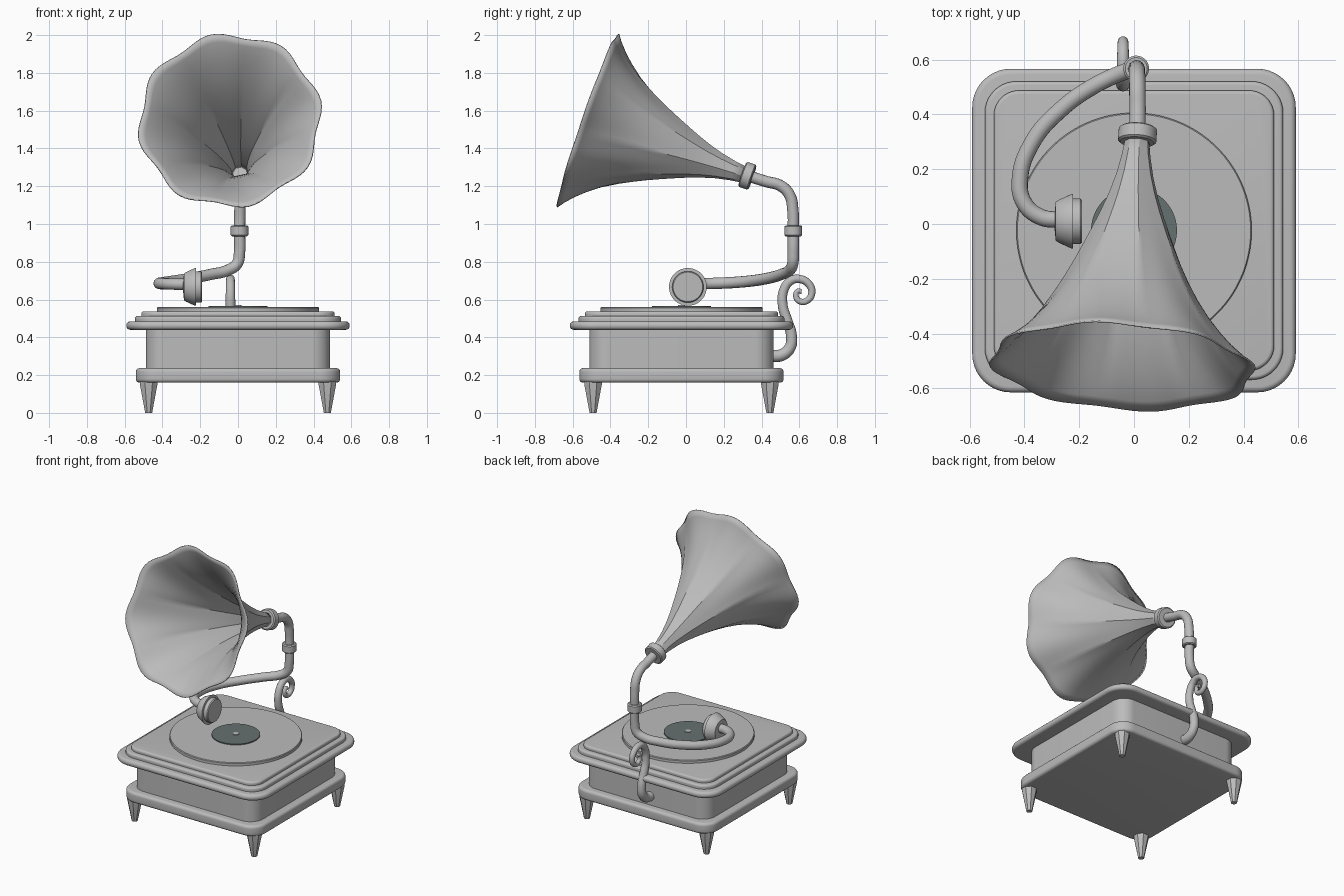
import bpy, bmesh, math
from mathutils import Vector

if "Cube" in bpy.data.objects:
    bpy.data.objects.remove(bpy.data.objects["Cube"])

CY = -0.024  # centre of the case in y


def material(name, rgb):
    m = bpy.data.materials.new(name)
    m.diffuse_color = (*rgb, 1)
    m.use_nodes = True
    m.node_tree.nodes["Principled BSDF"].inputs["Base Color"].default_value = m.diffuse_color
    return m


GREY = material("plain grey", (0.5, 0.5, 0.5))
GREEN = material("dark grey green", (0.13, 0.166, 0.16))


def loft(name, rings, mat=GREY, caps=True):
    """Join closed rings of points into a skin."""
    bm = bmesh.new()
    loops = [[bm.verts.new(p) for p in ring] for ring in rings]
    n = len(loops[0])
    for a, b in zip(loops, loops[1:]):
        for i in range(n):
            j = (i + 1) % n
            bm.faces.new((a[i], a[j], b[j], b[i]))
    if caps:
        bm.faces.new(loops[0])
        bm.faces.new(loops[-1])
    bmesh.ops.recalc_face_normals(bm, faces=bm.faces)
    me = bpy.data.meshes.new(name)
    bm.to_mesh(me)
    bm.free()
    me.materials.append(mat)
    ob = bpy.data.objects.new(name, me)
    bpy.context.collection.objects.link(ob)
    return ob


def lathe(name, profile, origin, axis=(0, 0, 1), segs=48, mat=GREY):
    """Turn (radius, distance) points around an axis."""
    a, o = Vector(axis).normalized(), Vector(origin)
    u = a.orthogonal().normalized()
    v = a.cross(u)
    angles = [2 * math.pi * (i + 0.5) / segs for i in range(segs)]
    return loft(name, [[o + a * d + (u * math.cos(t) + v * math.sin(t)) * r for t in angles]
                       for r, d in profile], mat)


def slab(name, profile, core):
    """Rounded square plate; profile holds (half width, z), core the corner centres."""
    rings = []
    for half, z in profile:
        ring = []
        for k in range(4):
            mid = math.pi / 4 + k * math.pi / 2
            cx = core * math.copysign(1, math.cos(mid))
            cy = core * math.copysign(1, math.sin(mid))
            for i in range(11):
                t = mid - math.pi / 4 + i * math.pi / 20
                r = half - core
                ring.append((cx + r * math.cos(t), CY + cy + r * math.sin(t), z))
        rings.append(ring)
    return loft(name, rings)


def rounded(half, z0, z1, b, steps=5):
    """Edge profile with rounded top and bottom."""
    q = [i * math.pi / 2 / steps for i in range(steps + 1)]
    low = [(half - b + b * math.sin(t), z0 + b - b * math.cos(t)) for t in q]
    return low + [(half - b + b * math.cos(t), z1 - b + b * math.sin(t)) for t in q]


def tube(name, points, radius, taper=None):
    cu = bpy.data.curves.new(name, 'CURVE')
    cu.dimensions = '3D'
    cu.bevel_depth = radius
    cu.bevel_resolution = 6
    cu.use_fill_caps = True
    sp = cu.splines.new('BEZIER')
    sp.resolution_u = 10
    sp.bezier_points.add(len(points) - 1)
    for i, (bp, p) in enumerate(zip(sp.bezier_points, points)):
        bp.co = p
        bp.handle_left_type = bp.handle_right_type = 'AUTO'
        bp.radius = 1 + ((taper or 1) - 1) * i / (len(points) - 1)
    cu.materials.append(GREY)
    ob = bpy.data.objects.new(name, cu)
    bpy.context.collection.objects.link(ob)
    bpy.ops.object.select_all(action='DESELECT')
    ob.select_set(True)
    bpy.context.view_layer.objects.active = ob
    bpy.ops.object.convert(target='MESH')


# Case and stepped lid
slab("case_plinth", rounded(0.541, 0.16, 0.237, 0.02), 0.43)
slab("case_body", [(0.488, 0.23), (0.488, 0.45)], 0.39)
slab("lid_flange", rounded(0.591, 0.44, 0.485, 0.021), 0.45)
slab("lid_lower_step", rounded(0.545, 0.47, 0.513, 0.014), 0.43)
slab("lid_upper_step", rounded(0.512, 0.5, 0.538, 0.014), 0.42)

# Tapered feet
for sx, side in ((-1, "left"), (1, "right")):
    for sy, end in ((-1, "front"), (1, "back")):
        lathe(f"{end}_{side}_foot", [(0.02, 0), (0.05, 0.15), (0.05, 0.165)],
              (sx * 0.473, CY + sy * 0.468, 0), segs=8)

# Turntable, label and spindle
lathe("turntable_disc", [(0.43, 0.53), (0.43, 0.555), (0.426, 0.56)], (0, CY, 0), segs=96)
lathe("record_label", [(0.157, 0.559), (0.157, 0.567)], (0, CY, 0), mat=GREEN, segs=64)
lathe("spindle", [(0.02, 0.56), (0.02, 0.571)], (0, CY, 0), segs=16)

# Sound box on the end of the arm
lathe("sound_box", [(0.03, -0.29), (0.07, -0.286), (0.077, -0.278), (0.1, -0.228), (0.1, -0.223),
                    (0.083, -0.222), (0.083, -0.196), (0.078, -0.19)], (0, 0.01, 0.667), (1, 0, 0))

# Tone arm sweeping round and rising to the horn
O = Vector((0.013, 0.325, 1.255))
MOUTH = Vector((-0.043, -0.52, 1.548))
A = (MOUTH - O).normalized()
tube("tone_arm", [(-0.27, 0.015, 0.68), (-0.34, 0.025, 0.682), (-0.4, 0.075, 0.684),
                  (-0.417, 0.16, 0.686), (-0.37, 0.3, 0.694), (-0.265, 0.42, 0.71),
                  (-0.145, 0.505, 0.733), (-0.05, 0.55, 0.757), (-0.005, 0.565, 0.79),
                  (0.008, 0.568, 0.85), (0.008, 0.568, 0.96), (0.01, 0.566, 1.07),
                  (0.011, 0.55, 1.15), (0.012, 0.505, 1.2), (0.013, 0.42, 1.226),
                  tuple(O + A * 0.02)], 0.03)
lathe("arm_collar", [(0.04, 0.935), (0.047, 0.941), (0.047, 0.987), (0.04, 0.993)],
      (0.008, 0.568, 0))
lathe("horn_collar", [(0.062, -0.028), (0.07, -0.022), (0.07, 0.022), (0.062, 0.028)], O, A)

# Flower horn: eight flat panels at the neck opening into eight soft lobes
U = Vector((0, 0, 1)).cross(A).normalized()
V = A.cross(U)
shape = [(0, 0.038), (0.08, 0.048), (0.16, 0.064), (0.24, 0.087), (0.31, 0.112), (0.37, 0.136),
         (0.43, 0.161), (0.5, 0.192), (0.57, 0.226), (0.64, 0.264), (0.71, 0.308), (0.78, 0.36),
         (0.83, 0.403), (0.87, 0.444), (0.896, 0.477)]
rings = []
for s, r in shape:
    w = (s / 0.896) ** 3
    ring = []
    for i in range(96):
        t = 2 * math.pi * i / 96
        panel = (t + math.pi / 8) % (math.pi / 4) - math.pi / 8
        octagon = 1.04 * math.cos(math.pi / 8) / math.cos(panel)
        k = (1 - w) * octagon + w * (1 + 0.034 * math.cos(8 * t))
        a = t + math.radians(13)
        ring.append(O + A * s + (U * math.cos(a) + V * math.sin(a)) * r * k)
    rings.append(ring)
horn = loft("horn", rings, caps=False)
solid = horn.modifiers.new("thickness", 'SOLIDIFY')
solid.thickness = 0.006
solid.offset = 0

# Scrolled crank at the back
crank = [(0.45, 0.3), (0.51, 0.308), (0.55, 0.345), (0.558, 0.41), (0.535, 0.49), (0.512, 0.57),
         (0.518, 0.65), (0.555, 0.7), (0.605, 0.708), (0.652, 0.68), (0.666, 0.635),
         (0.645, 0.597), (0.605, 0.59), (0.582, 0.617), (0.592, 0.645), (0.612, 0.642)]
tube("crank_handle", [(-0.04, y, z) for y, z in crank], 0.033, 0.36)

# Smooth shading with sharp edges kept
bpy.ops.object.select_all(action='DESELECT')
for ob in bpy.context.collection.objects:
    ob.select_set(True)
    bpy.context.view_layer.objects.active = ob
bpy.ops.object.shade_smooth_by_angle(angle=math.radians(35))
